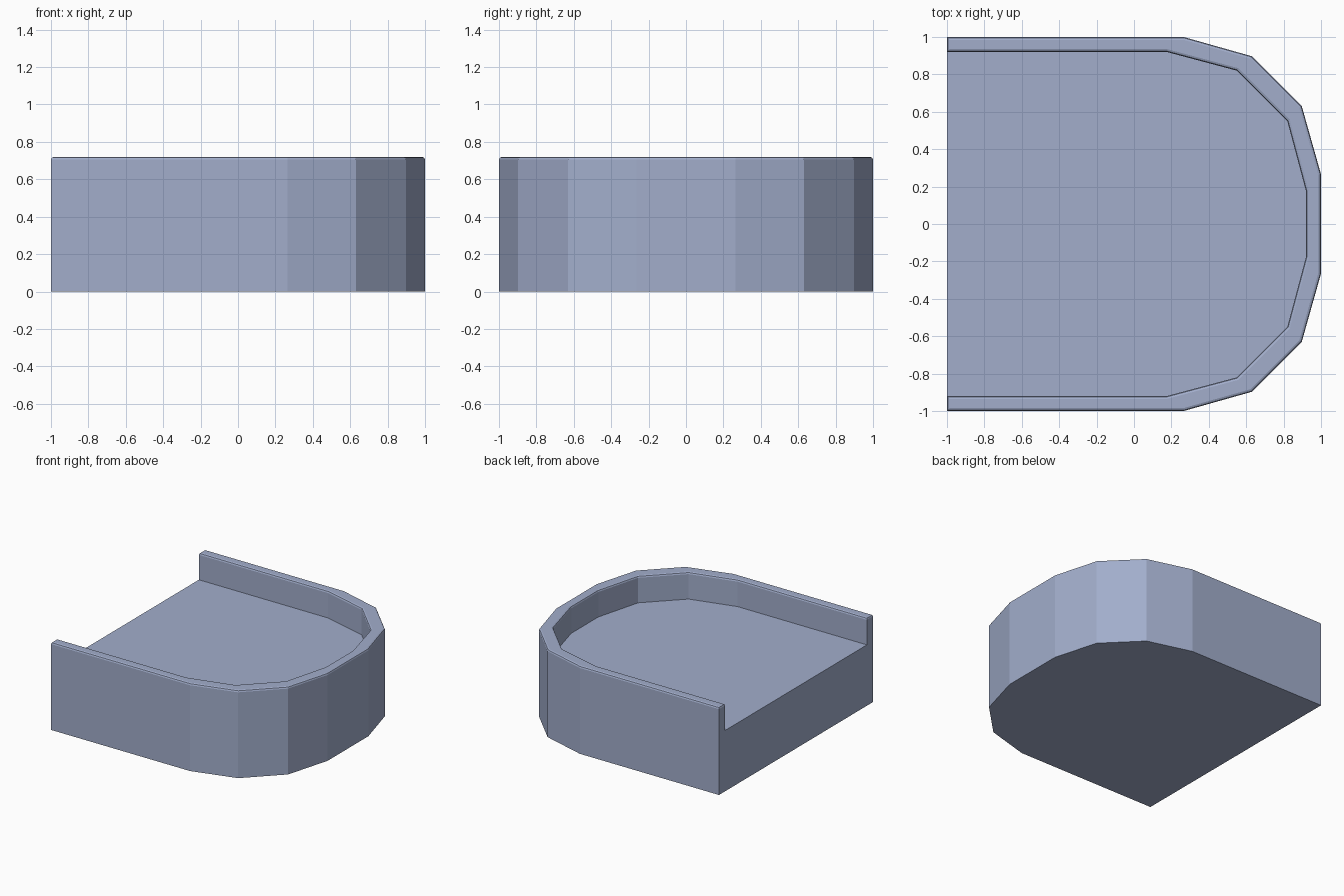
import bpy, bmesh

if "Cube" in bpy.data.objects:
    bpy.data.objects.remove(bpy.data.objects["Cube"])

HEIGHT, FLOOR = 0.72, 0.50

mat = bpy.data.materials.new("slate blue")
mat.diffuse_color = (0.36, 0.42, 0.60, 1)
mat.use_nodes = True
mat.node_tree.nodes["Principled BSDF"].inputs["Base Color"].default_value = mat.diffuse_color

# Half outlines of the U shape, mirrored in y
def outline(half):
    return half + [(x, -y) for x, y in reversed(half)]

outer = outline([(-1, 1), (0.265, 1), (0.63, 0.897), (0.897, 0.63), (1, 0.265)])
inner = outline([(-1, 0.92), (0.175, 0.92), (0.55, 0.82), (0.82, 0.55), (0.92, 0.175)])

bm = bmesh.new()

def ring(points, z):
    return [bm.verts.new((x, y, z)) for x, y in points]

bottom = ring(outer, 0)
top_out = ring(outer, HEIGHT)
top_in = ring(inner, HEIGHT)
floor = ring(inner, FLOOR)

# Underside, tray floor, walls and rim
bm.faces.new(bottom)
bm.faces.new(floor)
for a, b in ((bottom, top_out), (top_out, top_in), (top_in, floor)):
    for i in range(len(a) - 1):
        bm.faces.new((a[i], a[i + 1], b[i + 1], b[i]))

# Open end, including the two wall ends
bm.faces.new((bottom[0], top_out[0], top_in[0], floor[0],
              floor[-1], top_in[-1], top_out[-1], bottom[-1]))
bmesh.ops.recalc_face_normals(bm, faces=bm.faces)

# Softened rim edges along the sides and across the wall ends
rim = [e for e in bm.edges
       if all(v.co.z > HEIGHT - 0.001 for v in e.verts) and e.calc_face_angle(0) > 0.5]
bmesh.ops.bevel(bm, geom=rim, offset=0.015, segments=2, profile=0.5, affect='EDGES')

mesh = bpy.data.meshes.new("rounded_tray")
bm.to_mesh(mesh)
bm.free()
mesh.materials.append(mat)
tray = bpy.data.objects.new("rounded_tray", mesh)
bpy.context.collection.objects.link(tray)
